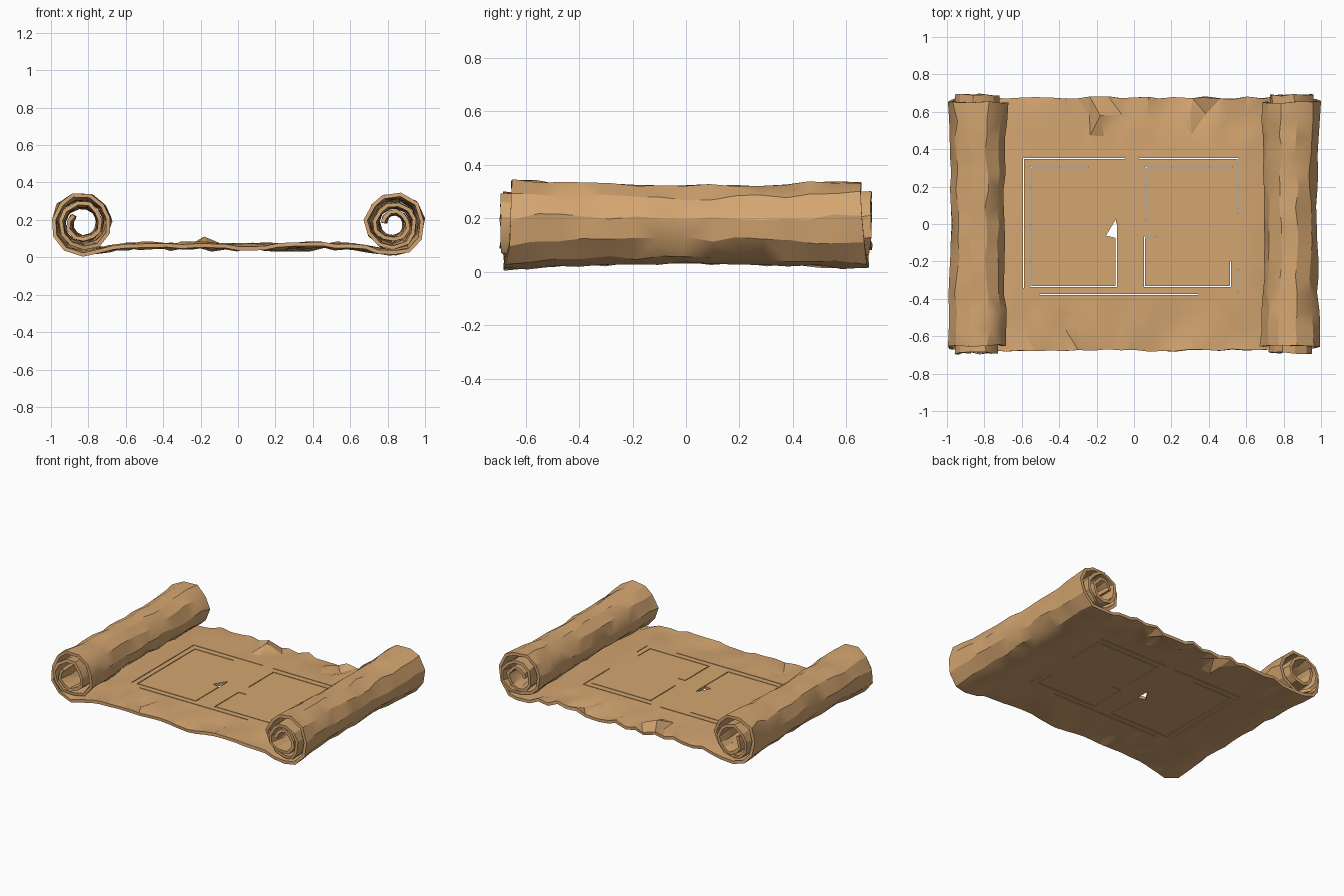
import bpy, bmesh, math, random
from mathutils import Vector

random.seed(7)
if "Cube" in bpy.data.objects:
    bpy.data.objects.remove(bpy.data.objects["Cube"])

ROWS = 14
THICK = 0.021

paper = bpy.data.materials.new("tan parchment")
paper.use_nodes = True
colour = (0.66, 0.38, 0.165, 1)
paper.diffuse_color = colour
paper.node_tree.nodes["Principled BSDF"].inputs["Base Color"].default_value = colour


def roll_path(side, turns):
    """Spiral stations from the sheet inwards: x centre, angle, radius, half length."""
    stations = []
    for i in range(int(turns * 11) + 1):
        t = i / 11
        r = 0.161 - 0.045 * max(0, t - 0.35)
        half = 0.685 - 0.035 * min(1, t * 3) if t < 1.05 else 0.69
        stations.append(("roll", side, t * 2 * math.pi, r, half))
    return stations


# Cross-section running from the left spiral, over the sheet, to the right spiral
flat = [("sheet", i / 10 * 0.75, 0, 0, 0.675) for i in range(-10, 11)]
stations = roll_path(-1, 2.4)[::-1] + flat + roll_path(1, 2.75)


def place(station, v):
    kind, a, angle, r, half = station
    y = v * half + (random.uniform(-0.007, 0.007) if abs(v) == 1 else random.uniform(-0.012, 0.012))
    if kind == "roll":
        # The rolls are a little slimmer at the middle of their length
        r = r * (0.87 + 0.13 * v * v) + random.uniform(-0.007, 0.007)
        angle += random.uniform(-0.09, 0.09)
        return Vector((a * (0.83 + r * math.sin(angle)), y, 0.18 - r * math.cos(angle)))
    x = a
    lift = min(1, max(0, (0.8 - abs(x)) / 0.2))
    z = 0.036 - 0.012 * v * v + (0.028 + 0.012 * v * v) * lift
    if abs(x) < 0.63 and abs(y) < 0.43:
        return Vector((x, y, z if abs(x) > 0.62 else 0.066))
    # Crumpled margin around the flat drawing area
    z += random.uniform(-0.024, 0.012) * lift * (1 if abs(v) > 0.8 else 0.5)
    return Vector((x + random.uniform(-0.015, 0.015), y, z))


bm = bmesh.new()
grid = [[bm.verts.new(place(s, 2 * j / ROWS - 1)) for j in range(ROWS + 1)] for s in stations]
for a, b in zip(grid, grid[1:]):
    for j in range(ROWS):
        bm.faces.new((a[j], b[j], b[j + 1], a[j + 1]))

# Raised crease near the back edge
crease = min(bm.verts, key=lambda v: (v.co - Vector((-0.17, 0.59, 0.06))).length)
crease.co = (-0.18, 0.58, 0.1)
bmesh.ops.triangulate(bm, faces=bm.faces[:], quad_method="SHORT_EDGE")
mesh = bpy.data.meshes.new("scroll")
bm.to_mesh(mesh)
bm.free()
scroll = bpy.data.objects.new("scroll", mesh)
bpy.context.collection.objects.link(scroll)
mesh.materials.append(paper)

solid = scroll.modifiers.new("thickness", "SOLIDIFY")
solid.thickness = THICK
solid.offset = 0

# Slits of the floor plan: each is start x, start y, end x, end y
slits = [
    (-0.59, 0.35, -0.05, 0.35), (-0.59, -0.34, -0.59, 0.35),
    (-0.55, 0.305, -0.25, 0.305), (-0.55, -0.335, -0.55, 0.305),
    (-0.55, -0.335, -0.095, -0.335), (-0.095, -0.335, -0.095, 0.0),
    (0.03, 0.35, 0.555, 0.35), (0.555, 0.06, 0.555, 0.35),
    (0.06, 0.305, 0.52, 0.305), (0.063, 0.03, 0.063, 0.305),
    (0.055, -0.335, 0.055, -0.07), (0.055, -0.07, 0.11, -0.07),
    (0.055, -0.335, 0.515, -0.335), (0.515, -0.335, 0.515, -0.2),
    (0.555, -0.36, 0.555, -0.25), (-0.5, -0.378, 0.34, -0.378),
]
bm = bmesh.new()


def prism(outline):
    face = bm.faces.new([bm.verts.new((x, y, 0.03)) for x, y in outline])
    top = bmesh.ops.extrude_face_region(bm, geom=[face])["geom"]
    bmesh.ops.translate(bm, vec=(0, 0, 0.08), verts=[g for g in top if isinstance(g, bmesh.types.BMVert)])


W = 0.0028
for x0, y0, x1, y1 in slits:
    prism([(x0 - W, y0 - W), (x1 + W, y0 - W), (x1 + W, y1 + W), (x0 - W, y1 + W)])
prism([(-0.15, -0.062), (-0.095, -0.075), (-0.095, 0.028)])
bmesh.ops.recalc_face_normals(bm, faces=bm.faces[:])
cut_mesh = bpy.data.meshes.new("slit_cutter")
bm.to_mesh(cut_mesh)
bm.free()
cutter = bpy.data.objects.new("slit_cutter", cut_mesh)
bpy.context.collection.objects.link(cutter)
cutter.hide_render = True

cut = scroll.modifiers.new("slits", "BOOLEAN")
cut.object = cutter
cut.operation = "DIFFERENCE"
cut.solver = "EXACT"
cut.use_self = True

bpy.ops.object.select_all(action="DESELECT")
scroll.select_set(True)
bpy.context.view_layer.objects.active = scroll
for name in ("thickness", "slits"):
    bpy.ops.object.modifier_apply(modifier=name)
bpy.data.objects.remove(cutter)
bpy.ops.object.shade_smooth_by_angle(angle=math.radians(25))
